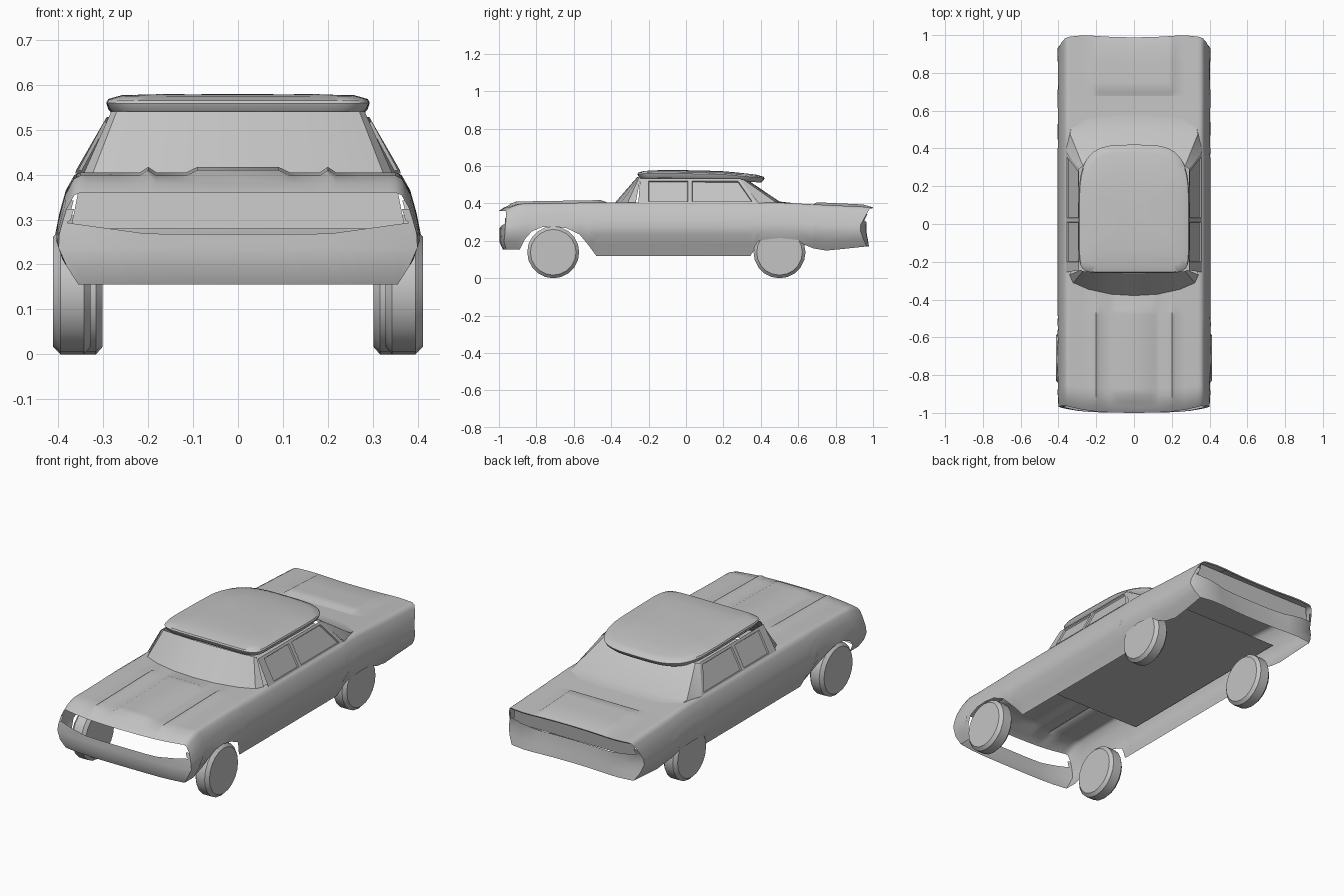
import bpy
import bmesh
from math import sin, cos, pi, radians, copysign
from mathutils import Vector

if "Cube" in bpy.data.objects:
    bpy.data.objects.remove(bpy.data.objects["Cube"], do_unlink=True)

grey = bpy.data.materials.new("plain grey")
grey.use_nodes = True
grey.diffuse_color = (0.55, 0.55, 0.55, 1)
grey.node_tree.nodes["Principled BSDF"].inputs["Base Color"].default_value = grey.diffuse_color


def lookup(table, value):
    """Piecewise linear curve through (key, value) pairs."""
    if value <= table[0][0]:
        return table[0][1]
    for (a, start), (b, end) in zip(table, table[1:]):
        if value <= b:
            return start + (end - start) * (value - a) / (b - a)
    return table[-1][1]


def add_grid(bm, rows, skip=lambda centre: False, closed=False):
    """Skin rows of points with quads, leaving out faces chosen by a rule."""
    verts = [[bm.verts.new(p) for p in row] for row in rows]
    count = len(rows[0])
    for lower, upper in zip(verts, verts[1:]):
        for i in range(count if closed else count - 1):
            k = (i + 1) % count
            quad = (lower[i], lower[k], upper[k], upper[i])
            if not skip(sum((v.co for v in quad), Vector()) / 4):
                bm.faces.new(quad)
    return verts


def orient(bm, inside):
    """Merge seams and turn all faces away from an inside point."""
    bmesh.ops.remove_doubles(bm, verts=bm.verts, dist=0.0005)
    bmesh.ops.recalc_face_normals(bm, faces=bm.faces)
    bm.normal_update()
    facing = sum(f.normal.dot(f.calc_center_median() - Vector(inside)) * f.calc_area() for f in bm.faces)
    if facing < 0:
        bmesh.ops.reverse_faces(bm, faces=bm.faces)
        bm.normal_update()


def finish(bm, name, angle=32):
    mesh = bpy.data.meshes.new(name)
    bm.to_mesh(mesh)
    bm.free()
    mesh.materials.append(grey)
    mesh.shade_smooth()
    mesh.set_sharp_from_angle(angle=radians(angle))
    obj = bpy.data.objects.new(name, mesh)
    bpy.context.collection.objects.link(obj)


def add_sheet(name, rows, inside):
    """A single open surface such as a glass pane or plate."""
    bm = bmesh.new()
    add_grid(bm, rows)
    orient(bm, inside)
    finish(bm, name)


# Body curves: lower edge with wheel arches, upper edge, and width by height
LOWER = [(-1, .155), (-.91, .155), (-.87, .21), (-.83, .25), (-.77, .273), (-.71, .278),
         (-.64, .268), (-.57, .235), (-.52, .175), (-.48, .12), (.345, .12), (.38, .18),
         (.41, .205), (.5, .215), (.6, .205), (.63, .18), (.68, .16), (.75, .148), (1, .17)]
UPPER = [(-1, .36), (-.97, .38), (-.91, .398), (-.5, .405), (.5, .405), (.68, .395), (1, .38)]
SILL_WIDTH = [(.12, .345), (.155, .355), (.21, .39), (.26, .407)]
SHOULDER_WIDTH = [(0, .35), (.006, .364), (.04, .383), (.09, .397), (.14, .407)]
NOSE = [(.155, .02), (.2, 0), (.27, .004), (.36, 0)]
TAIL = [(.17, .02), (.28, .04), (.38, 0)]
SIDE_STEPS = [0, .2, .4, .55, .7, .82, .92, .97, 1]
DECK_COLUMNS = [.335, .27, .218, .2, .182, .128, .115, .09, 0]
DECK_STATIONS = [-.97, -.94, -.455, -.42, -.27, -.1, .1, .675, .7, .85, .95]


def warp(x, y, z):
    """Round the nose and tail in plan and in profile."""
    u = abs(x) / .4
    front, rear = max(0, (-.8 - y) / .2), max(0, (y - .8) / .2)
    y += front * (.03 * u**4 + lookup(NOSE, z) + .25 * max(0, z - .27) * u**2)
    y -= rear * (.03 * u**8 + lookup(TAIL, z) + .012 * max(0, 1 - (x / .25)**2))
    return Vector((x, y, z))


def relief(x, y):
    """Raised hood scoop, hood ridges and trunk panel."""
    scoop = x < .1 and -.93 < y < -.43
    ridge = .19 < x < .21 and -.96 < y < -.43
    trunk = x < .205 and .69 < y < .99
    return .012 if scoop or ridge or trunk else 0


def side_profile(y):
    low, top = lookup(LOWER, y), lookup(UPPER, y)
    heights = [low + (top - low) * t for t in SIDE_STEPS]
    return [(min(lookup(SILL_WIDTH, z), lookup(SHOULDER_WIDTH, top - z)), z) for z in heights]


def section(y):
    half = side_profile(y) + [(x, lookup(UPPER, y) + relief(x, y)) for x in DECK_COLUMNS]
    return [warp(x, y, z) for x, z in half] + [warp(-x, y, z) for x, z in reversed(half[:-1])]


def end_panel(y):
    """Nose or tail surface; the opening's lower edge rises towards the sides."""
    shares = [1] + [x / .35 for x in DECK_COLUMNS]
    shares += [-s for s in reversed(shares[:-1])]
    rows = []
    for index, (w, z) in enumerate(side_profile(y)):
        rise = .055 if index == 3 else 0
        rows.append([warp(s * w, y, z + (rise * max(0, abs(s) - .5) if abs(s) < 1 else 0)) for s in shares])
    return rows


def opening(base):
    return lambda c: base < c.z < .376 and abs(c.x) < .372


def cabin_opening(c):
    return abs(c.x) < .33 and -.27 < c.y < .5


# Body shell with open grille and tail slot
bm = bmesh.new()
stations = sorted({y for y, _ in LOWER + UPPER} | set(DECK_STATIONS))
add_grid(bm, [section(y) for y in stations], cabin_opening)
add_grid(bm, end_panel(-1), opening(.275))
add_grid(bm, end_panel(1), opening(.29))
orient(bm, (0, 0, .2))
finish(bm, "body_shell", 42)

# Plate set back in the tail slot, and the raised floor
add_sheet("tail_panel", [[(-x, y, z), (x, y, z)] for x, y, z in ((.372, .94, .28), (.352, .955, .378))], (0, 0, .3))
add_sheet("floor", [[(x, y, .298) for x in (-.38, .38)] for y in (-.44, .66)], (0, 0, .4))

# Roof: stacked rings of a rounded outline, square in front and round behind
CROWN = [(-.26, .548), (-.1, .552), (.2, .545), (.42, .525)]
RINGS = [(.4, -.016), (.945, -.016), (.985, -.002), (1, .01), (.985, .017), (.88, .025), (.6, .027), (.3, .028)]


def roof_ring(scale, lift, count=64):
    ring = []
    for i in range(count):
        a = 2 * pi * i / count
        power, length = (3.6, .37) if sin(a) > 0 else (9, .31)
        x = .293 * copysign(abs(cos(a))**(2 / power), cos(a))
        y = length * copysign(abs(sin(a))**(2 / power), sin(a))
        y = .05 + scale * y
        ring.append((scale * x, y, lookup(CROWN, y) + lift))
    return ring


bm = bmesh.new()
rings = add_grid(bm, [roof_ring(s, h) for s, h in RINGS], closed=True)
for cap in (rings[0], rings[-1]):
    bm.faces.new(cap)
orient(bm, (0, .05, .545))
finish(bm, "roof", 40)


def across(edge, z):
    """Mirror half an edge drawn in plan to both sides."""
    half = [(x, y, z) for x, y in edge]
    return [(-x, y, z) for x, y, z in reversed(half[1:])] + half


# Windshield, bowed forward in the middle and wrapping at the corners
low = [(0, -.385), (.12, -.378), (.24, -.352), (.325, -.315), (.345, -.27)]
high = [(0, -.262), (.1, -.26), (.2, -.256), (.27, -.25), (.282, -.243)]
add_sheet("windshield", [across(low, .398), across(high, .54)], (0, 0, .4))

# Rear window, flattening onto the trunk and wrapping round to the side pillars
low = [(0, .575), (.12, .572), (.25, .557), (.33, .525), (.362, .385)]
middle = [(0, .5), (.12, .498), (.24, .492), (.338, .475), (.36, .382)]
high = [(0, .325), (.1, .323), (.2, .318), (.27, .306), (.292, .29)]
add_sheet("rear_window", [across(low, .402), across(middle, .41), across(high, .528)], (0, .1, .4))

# Cabin sides with inset windows between the pillars
COLUMNS = [(-.255, -.245), (-.21, -.21), (-.2, -.2), (.01, .01), (.033, .033), (.36, .27), (.385, .292)]
for side, label in ((1, "left"), (-1, "right")):
    bm = bmesh.new()
    rows = []
    for v in (0, .06, .9, 1):
        rows.append([(side * (.36 - .07 * v), a + (b - a) * v, .402 + .13 * v) for a, b in COLUMNS])
    add_grid(bm, rows)
    orient(bm, (0, 0, .45))
    panes = [f for f in bm.faces if f.calc_area() > .01]
    bmesh.ops.inset_individual(bm, faces=panes, thickness=.003, depth=-.008)
    finish(bm, label + "_cabin_side", 20)

# Wheels: chamfered drums, the rear pair tucked further in
TYRE = [(.328, .122), (.343, .139), (.395, .139), (.412, .122)]
for y, inset, place in ((-.71, 0, "front"), (.5, .027, "rear")):
    for side, label in ((1, "left"), (-1, "right")):
        bm = bmesh.new()
        turns = [2 * pi * i / 20 for i in range(20)]
        rings = add_grid(bm, [[(side * (x - inset), y + r * sin(a), .139 + r * cos(a)) for a in turns]
                              for x, r in TYRE], closed=True)
        for cap in (rings[0], rings[-1]):
            bm.faces.new(cap)
        orient(bm, (side * .36, y, .139))
        finish(bm, f"{place}_{label}_wheel")
